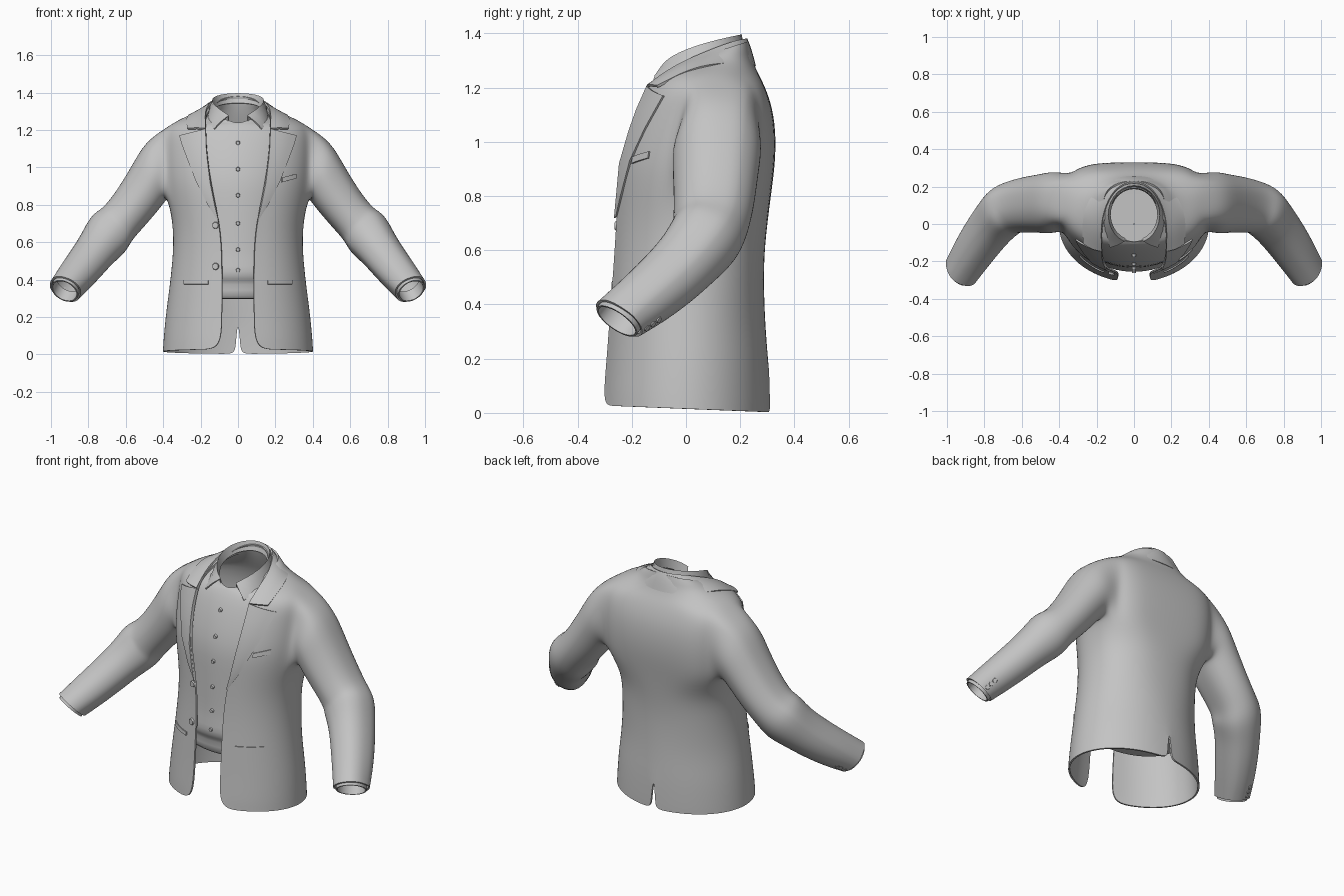
import bpy, bmesh
from math import sin, cos, pi, radians, asin, atan2
from mathutils import Vector, Matrix

if "Cube" in bpy.data.objects:
    bpy.data.objects.remove(bpy.data.objects["Cube"], do_unlink=True)

grey = bpy.data.materials.new("cloth_grey")
grey.use_nodes = True
grey.diffuse_color = (0.55, 0.55, 0.55, 1)
grey.node_tree.nodes["Principled BSDF"].inputs["Base Color"].default_value = (0.55, 0.55, 0.55, 1)
parts = []


def finish(name, bm, mirror=False, subsurf=0, thick=0.0):
    """Turn a bmesh into an object with its modifiers."""
    bmesh.ops.delete(bm, geom=[v for v in bm.verts if not v.link_faces], context='VERTS')
    bmesh.ops.recalc_face_normals(bm, faces=bm.faces)
    me = bpy.data.meshes.new(name)
    bm.to_mesh(me)
    bm.free()
    me.materials.append(grey)
    ob = bpy.data.objects.new(name, me)
    bpy.context.scene.collection.objects.link(ob)
    if mirror:
        ob.modifiers.new("mirror", 'MIRROR').merge_threshold = 0.002
    if subsurf:
        m = ob.modifiers.new("smooth", 'SUBSURF')
        m.levels = m.render_levels = subsurf
    if thick:
        m = ob.modifiers.new("thickness", 'SOLIDIFY')
        m.thickness, m.offset = thick, 0
    parts.append(ob)


def sheet(name, rows, closed=False, **kw):
    """Loft a grid of points."""
    bm = bmesh.new()
    vs = [[bm.verts.new(p) for p in r] for r in rows]
    n = len(rows[0])
    for a, b in zip(vs, vs[1:]):
        for j in range(n if closed else n - 1):
            k = (j + 1) % n
            bm.faces.new((a[j], a[k], b[k], b[j]))
    finish(name, bm, **kw)


def button(name, pos, direction, r, mirror=False):
    bm = bmesh.new()
    rot = Vector(direction).to_track_quat('Z', 'Y').to_matrix().to_4x4()
    mat = Matrix.Translation(pos) @ rot
    bmesh.ops.create_cone(bm, cap_ends=True, segments=16, radius1=r, radius2=r * 0.8,
                          depth=0.014, matrix=mat)
    finish(name, bm, mirror=mirror)


# Body sections: height, half width, front y, back y, front edge x
BODY = [
    (0.015, .400, -.308, .305, .130), (0.06, .398, -.307, .305, .090),
    (0.20, .386, -.295, .300, .085), (0.35, .365, -.285, .288, .085),
    (0.55, .342, -.270, .282, .085), (0.70, .345, -.265, .297, .100),
    (0.82, .370, -.260, .312, .125), (0.92, .385, -.255, .325, .145),
    (1.02, .390, -.230, .328, .160), (1.12, .390, -.195, .317, .170),
    (1.205, .385, -.155, .287, .172), (1.25, .320, -.115, .262, .172),
    (1.30, .225, -.060, .240, .170), (1.34, .190, -.020, .232, .155),
    (1.37, .160, .000, .225, .130)]
NECK_DROP = {12: .03, 13: .05, 14: .08}


def section(z):
    for a, b in zip(BODY, BODY[1:]):
        if z <= b[0]:
            t = max(0, (z - a[0]) / (b[0] - a[0]))
            return [p + (q - p) * t for p, q in zip(a, b)]
    return BODY[-1]


def front(x, z, lift=0.0):
    """Point on the front of the body, lifted off the cloth."""
    _, hw, yf, yb, _ = section(z)
    c = max(0, 1 - (x / hw) ** 2) ** 0.5
    return (x, (yf + yb) / 2 - (yb - yf) / 2 * c - lift, z)


# Jacket: half body with an armhole, and a sleeve grown out of it
COLS, R0, R1, C0, C1 = 12, 6, 10, 4, 8
bm = bmesh.new()
grid = []
for i, (z, hw, yf, yb, xe) in enumerate(BODY):
    start = asin(xe / hw)
    row = []
    for j in range(COLS + 1):
        a = start + (pi - start) * j / COLS
        # broad shoulder blades: squarer section on the back
        e = 1 if a < pi / 2 or i < 4 else 0.55 if R0 <= i <= R1 else 0.85
        x = hw * max(0, sin(a)) ** e
        y = (yf + yb) / 2 - (yb - yf) / 2 * abs(cos(a)) ** e * (1 if cos(a) > 0 else -1)
        if j == COLS:
            x = (0.018, 0.013)[i] if i < 2 else 0     # back vent
        z1 = z - 0.04 * y * (i < 2) - NECK_DROP.get(i, 0) * (1 + cos(a)) / 2
        row.append(bm.verts.new((x, y, z1)))
    grid.append(row)
for i in range(len(BODY) - 1):
    for j in range(COLS):
        if not (R0 <= i < R1 and C0 <= j < C1):
            bm.faces.new((grid[i][j], grid[i][j + 1], grid[i + 1][j + 1], grid[i + 1][j]))
loop = ([grid[R0][j] for j in range(C0, C1 + 1)] + [grid[i][C1] for i in range(R0 + 1, R1 + 1)]
        + [grid[R1][j] for j in range(C1 - 1, C0 - 1, -1)]
        + [grid[i][C0] for i in range(R1 - 1, R0, -1)])
ys, zs = [v.co.y for v in loop], [v.co.z for v in loop]
my, mz = (max(ys) + min(ys)) / 2, (max(zs) + min(zs)) / 2
angles = [atan2((v.co.y - my) / (max(ys) - my), (v.co.z - mz) / (max(zs) - mz)) for v in loop]

# Sleeve rings: centre, tilt in degrees, radius up, radius across
SLEEVE = [
    (.4375, .114, .985, 20, .160, .164), (.4875, .108, .897, 35, .132, .156),
    (.575, .103, .775, 40, .116, .146), (.648, .090, .69, 43, .111, .138),
    (.688, .072, .648, 43, .134, .138), (.742, .015, .577, 45, .112, .126),
    (.800, -.060, .500, 47, .104, .120), (.865, -.155, .420, 48, .096, .110),
    (.922, -.247, .350, 60, .085, .100)]
centres = [Vector((.37, my, mz))] + [Vector(s[:3]) for s in SLEEVE]
frames = []
last = loop
for k, (_, _, _, tilt, ru, rb) in enumerate(SLEEVE, 1):
    c = centres[k]
    t = (centres[min(k + 1, len(SLEEVE))] - centres[k - 1]).normalized()
    if k == len(SLEEVE):
        t = (t - Vector((0, 0, 0.45))).normalized()   # sleeve mouth opens downward
    u = Vector((sin(radians(tilt)), 0, cos(radians(tilt))))
    b = u.cross(t).normalized()
    frames.append((c, u * ru, b * rb, t))
    ring = [bm.verts.new(c + u * ru * 1.03 * cos(a) + b * rb * 1.03 * sin(a)) for a in angles]
    for j in range(len(ring)):
        n = (j + 1) % len(ring)
        bm.faces.new((last[j], last[n], ring[n], ring[j]))
    last = ring
finish("jacket", bm, mirror=True, subsurf=2, thick=0.01)

# Shirt cuffs showing past the sleeves
c, u, b, t = frames[-1]
sheet("shirt_cuff", [[c + t * d + (u * cos(a) + b * sin(a)) * 0.86
                      for a in [2 * pi * i / 24 for i in range(24)]]
                     for d in (-0.05, -0.02, 0.015)], closed=True, mirror=True, thick=0.008)

# Sleeve buttons
f, g = frames[-2], frames[-1]
for i, w in enumerate((0.3, 0.55, 0.8)):
    pos = (f[0] + f[2]).lerp(g[0] + g[2], w)
    button(f"sleeve_button_{i + 1}", pos, f[2], 0.015, mirror=True)

# Lapels: inner x, z and outer x, z
LAPEL = [(.104, .72, .112, .725), (.122, .79, .160, .80), (.148, .92, .225, .93),
         (.163, 1.04, .272, 1.05), (.170, 1.12, .300, 1.125), (.172, 1.205, .312, 1.17)]
sheet("lapel", [[front(x0 + (x1 - x0) * s, z0 + (z1 - z0) * s, 0.007 + 0.004 * (1 - s))
                 for s in (0, .25, .5, .75, 1)] for x0, z0, x1, z1 in LAPEL],
      mirror=True, thick=0.008)

# Jacket collar folded around the neck, meeting the lapels in a notch
inner = [front(.172, 1.205, .012), (.176, -.05, 1.275), (.168, .06, 1.325), (.105, .195, 1.378), (0, .235, 1.38)]
outer = [front(.27, 1.205, .012), (.278, .03, 1.275), (.235, .15, 1.29), (.145, .235, 1.285), (0, .262, 1.275)]
rows = []
for i, (p, q) in enumerate(zip(map(Vector, inner), map(Vector, outer))):
    lift = Vector((0, -.012, .004)) if i == 0 else Vector((0, 0, .012))
    mid = (p + q) / 2 + lift
    rows.append([p, p.lerp(mid, .1), mid, q.lerp(mid, .1), q])
rows.insert(1, [p.lerp(q, .08) for p, q in zip(rows[0], rows[1])])
sheet("jacket_collar", rows, mirror=True, subsurf=2, thick=0.01)


# Shirt body, closed and tucked in at the waist, rising to the collar stand
def ring(rx, ry, yc, zf, n=32):
    return [(rx * sin(a), yc - ry * cos(a), zf(a)) for a in [2 * pi * i / n for i in range(n)]]


rows = [ring(r, r * 0.7, 0, lambda a: .30) for r in (.003, .15, .29)]
for z, inset in [(.30, .055), (.385, .055), (.40, .035), (.44, .02), (.5, .028), (.6, .028), (.7, .028),
                 (.82, .028), (.92, .028), (1.02, .028), (1.12, .028), (1.2, .028), (1.23, .028)]:
    _, hw, yf, yb, _ = section(z)
    rows.append(ring(hw - inset, (yb - yf) / 2 - inset, (yf + yb) / 2, lambda a: z))
rows.append(ring(.145, .155, .05, lambda a: 1.28 - .05 * cos(a)))
rows.append(ring(.132, .145, .05, lambda a: 1.315 - .065 * cos(a) - .015 * max(0, cos(a)) ** 12))
sheet("shirt_body", rows, closed=True, subsurf=1, thick=0.006)

# Shirt collar leaves with pointed tips
rows = []
for i in range(13):
    s = i / 12
    a, d = radians(22 + 158 * s), radians(50 + 130 * s)
    top = Vector((.138 * sin(a), .05 - .155 * cos(a), 1.393 - .118 * (1 - s) ** 2))
    low = Vector((.165 * sin(d), .05 - .17 * cos(d) - .065 * (1 - s) ** 4, 1.32 - .115 * (1 - s) ** 2))
    fold = Vector((.128 * sin(a), .05 - .14 * cos(a), top.z - 0.05))
    rows.append([fold, top, top.lerp(low, 0.5) + Vector((0, -.004, .004)), low])
sheet("shirt_collar", rows, mirror=True, thick=0.007)

# Front buttons
for i, z in enumerate((1.13, .99, .85, .70, .56, .45)):
    button(f"shirt_button_{i + 1}", front(0, z, -0.022), (0, -1, 0), 0.012)
for i, z in enumerate((.69, .47)):
    button(f"jacket_button_{i + 1}", front(-.12, z, 0.006), (-.25, -1, 0), 0.02)


# Pocket welts following the cloth
def welt(name, x0, x1, z, h, rise=0.0, **kw):
    xs = [x0 + (x1 - x0) * i / 6 for i in range(7)]
    sheet(name, [[front(x, z + dz + rise * i / 6, 0.005) for i, x in enumerate(xs)] for dz in (0, h)],
          thick=0.008, **kw)


welt("chest_pocket", .235, .31, .92, .025, .02)
welt("hip_pocket", .16, .29, .375, .02, mirror=True)

# Apply modifiers and smooth everything except the cloth edges
bpy.ops.object.select_all(action='DESELECT')
for ob in parts:
    ob.select_set(True)
bpy.context.view_layer.objects.active = parts[0]
bpy.ops.object.convert(target='MESH')
bpy.ops.object.shade_smooth_by_angle(angle=radians(40))
